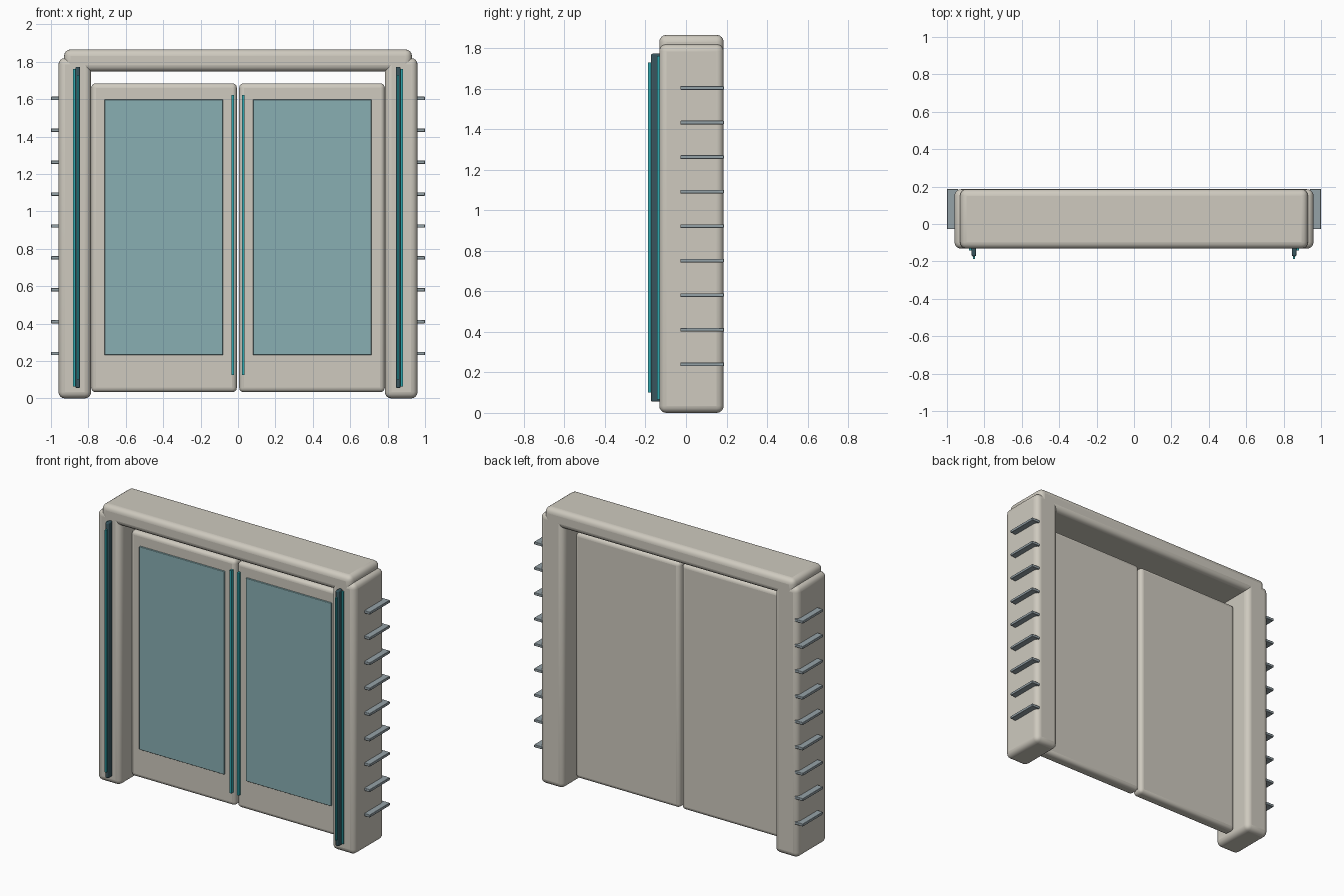
import bpy, bmesh

if "Cube" in bpy.data.objects:
    bpy.data.objects.remove(bpy.data.objects["Cube"])


def material(name, rgb):
    m = bpy.data.materials.new(name)
    m.diffuse_color = (*rgb, 1)
    m.use_nodes = True
    m.node_tree.nodes["Principled BSDF"].inputs["Base Color"].default_value = m.diffuse_color
    return m


CREAM = material("cream_shell", (0.62, 0.59, 0.52))
GLASS = material("blue_glass", (0.25, 0.43, 0.45))
DARK = material("dark_rail", (0.04, 0.09, 0.11))
TEAL = material("teal_light", (0.03, 0.38, 0.42))
STEEL = material("fin_steel", (0.30, 0.36, 0.39))


def box(name, x, y, z, mat, bevel=0.0, segments=4):
    """Box from (min, max) ranges, optionally with rounded edges."""
    bm = bmesh.new()
    bmesh.ops.create_cube(bm, size=1)
    for v in bm.verts:
        v.co = [r[0] if c < 0 else r[1] for c, r in zip(v.co, (x, y, z))]
    mesh = bpy.data.meshes.new(name)
    bm.to_mesh(mesh)
    bm.free()
    ob = bpy.data.objects.new(name, mesh)
    bpy.context.collection.objects.link(ob)
    mesh.materials.append(mat)
    if bevel:
        mod = ob.modifiers.new("round", "BEVEL")
        mod.width, mod.segments = bevel, segments
        bpy.ops.object.select_all(action="DESELECT")
        ob.select_set(True)
        bpy.context.view_layer.objects.active = ob
        bpy.ops.object.shade_smooth_by_angle()
    return ob


def pair(name, x, y, z, mat, bevel=0.0, segments=4):
    """The same box on the left and right sides."""
    box("right_" + name, x, y, z, mat, bevel, segments)
    box("left_" + name, (-x[1], -x[0]), y, z, mat, bevel, segments)


# Frame: two posts and the lintel
pair("post", (0.785, 0.96), (-0.132, 0.186), (0, 1.82), CREAM, 0.035)
box("lintel", (-0.93, 0.93), (-0.132, 0.186), (1.748, 1.866), CREAM, 0.035)

# Sliding doors with glass panels and edge lights
pair("door", (0.006, 0.785), (-0.022, 0.06), (0.033, 1.685), CREAM, 0.025)
pair("door_panel", (0.08, 0.714), (-0.032, -0.015), (0.232, 1.598), GLASS, 0.003, 2)
pair("door_edge_light", (0.021, 0.035), (-0.04, -0.015), (0.125, 1.623), TEAL)

# Vertical rails on the posts with light strips
pair("rail", (0.844, 0.869), (-0.173, -0.125), (0.055, 1.773), DARK, 0.007, 2)
pair("rail_light", (0.851, 0.861), (-0.187, -0.165), (0.1, 1.73), TEAL)
pair("side_light", (0.869, 0.882), (-0.142, -0.125), (0.065, 1.762), TEAL)

# Cooling fins up the outer sides
for i in range(9):
    z = 0.24 + 0.1705 * i
    pair(f"fin_{i + 1}", (0.94, 1.0), (-0.028, 0.187), (z - 0.009, z + 0.009), STEEL, 0.003, 2)
